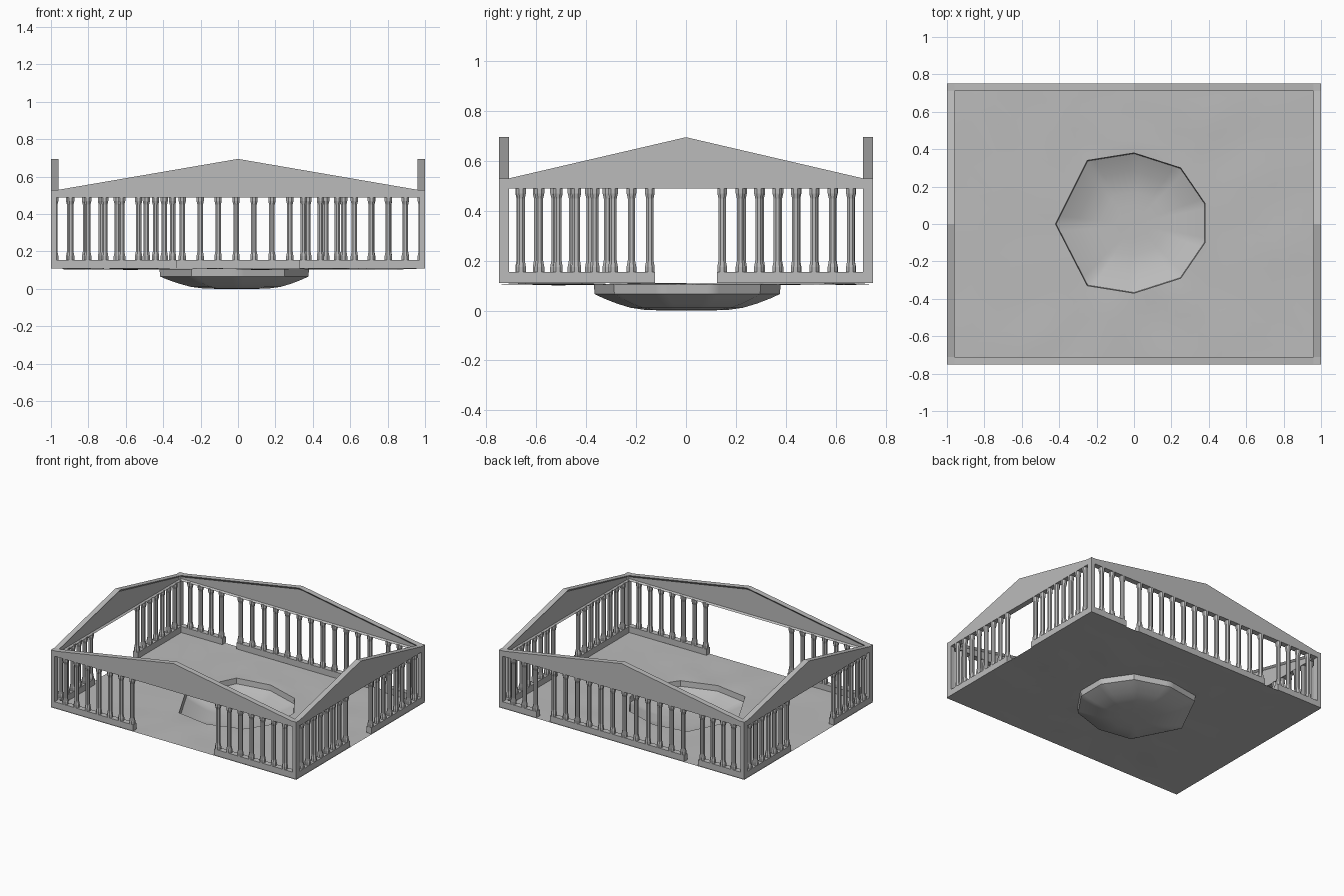
import bpy, bmesh, math
from mathutils import Vector, Matrix, noise

cube = bpy.data.objects.get("Cube")
if cube:
    bpy.data.objects.remove(cube, do_unlink=True)

stone = bpy.data.materials.new("grey stone")
stone.use_nodes = True
GREY = (0.5, 0.5, 0.5, 1)
stone.diffuse_color = GREY
stone.node_tree.nodes["Principled BSDF"].inputs["Base Color"].default_value = GREY

LX, LY, T = 1.0, 0.75, 0.04            # half sizes and wall thickness
FLOOR, SILL, HEAD, EAVE, APEX = 0.11, 0.155, 0.49, 0.53, 0.695


def finish(name, bm, matrix=Matrix(), smooth=False):
    bmesh.ops.recalc_face_normals(bm, faces=bm.faces)
    mesh = bpy.data.meshes.new(name)
    bm.to_mesh(mesh)
    bm.free()
    mesh.materials.append(stone)
    ob = bpy.data.objects.new(name, mesh)
    ob.matrix_world = matrix
    bpy.context.collection.objects.link(ob)
    if smooth:
        bpy.ops.object.select_all(action='DESELECT')
        ob.select_set(True)
        bpy.context.view_layer.objects.active = ob
        bpy.ops.object.shade_smooth_by_angle(angle=math.radians(35))
    return ob


def box(bm, x0, x1, z0, z1):
    m = Matrix.Translation(((x0 + x1) / 2, 0, (z0 + z1) / 2)) @ Matrix.Diagonal((x1 - x0, T, z1 - z0, 1))
    bmesh.ops.create_cube(bm, size=1, matrix=m)


def column(bm, x):
    # eight-sided shaft with a flared foot and cap
    profile = [(0.021, SILL - 0.01), (0.021, 0.175), (0.016, 0.20),
               (0.016, 0.45), (0.021, 0.47), (0.021, HEAD + 0.005)]
    rings = []
    for r, z in profile:
        rings.append([bm.verts.new((x + r * math.cos(a), r * math.sin(a), z))
                      for a in (math.pi / 4 * (k + 0.5) for k in range(8))])
    for lo, hi in zip(rings, rings[1:]):
        for k in range(8):
            j = (k + 1) % 8
            bm.faces.new((lo[k], lo[j], hi[j], hi[k]))


def gable(bm, half, flat):
    # pediment prism with a recessed panel on the inner side
    outline = [(-half, HEAD), (half, HEAD), (half, EAVE), (0, APEX), (-half, EAVE)]
    if flat:
        outline[3:4] = [(half - T, EAVE), (0, APEX), (T - half, EAVE)]
    face = bm.faces.new([bm.verts.new((x, -T / 2, z)) for x, z in outline])
    out = bmesh.ops.extrude_face_region(bm, geom=[face])["geom"]
    bmesh.ops.translate(bm, vec=(0, T, 0), verts=[v for v in out if isinstance(v, bmesh.types.BMVert)])
    bmesh.ops.recalc_face_normals(bm, faces=bm.faces)
    inner = [f for f in out if isinstance(f, bmesh.types.BMFace)]
    bmesh.ops.inset_region(bm, faces=inner, thickness=0.015, depth=-0.012)


def wall(name, turn, half, offset, flat, sections):
    # each section is (first column, last column, number of columns)
    m = Matrix.Rotation(math.radians(turn), 4, 'Z') @ Matrix.Translation((0, -offset, 0))
    bm = bmesh.new()
    gable(bm, half, flat)
    finish(name + "_pediment", bm, m)
    bars, cols = bmesh.new(), bmesh.new()
    for a, b, n in sections:
        box(bars, max(a - 0.02, -half), min(b + 0.02, half), FLOOR, SILL)
        for i in range(n):
            x = a + (b - a) * i / (n - 1)
            if abs(x) < half - T / 2:
                column(cols, x)
    if flat:
        for s in (-1, 1):
            box(bars, *sorted((s * half, s * (half - 0.03))), SILL, HEAD)
    finish(name + "_base_and_posts", bars, m)
    finish(name + "_columns", cols, m)


W, D = LX - 0.015, LY - 0.015
wall("front_wall", 0, LX, LY - T / 2, True, [(-W, -0.35, 8), (0.35, W, 8)])
wall("back_wall", 180, LX, LY - T / 2, True, [(-W, -0.715, 4), (-0.565, 0.49, 12), (0.645, W, 5)])
wall("right_wall", 90, LY - T, LX - T / 2, False, [(-D, -0.145, 9), (0.145, D, 9)])
wall("left_wall", 270, LY - T, LX - T / 2, False, [(-D, -0.225, 8), (0.315, D, 7)])

# floor sheet that drops into a nine-sided basin
rim = [(-0.42, 0), (-0.25, -0.33), (0, -0.37), (0.25, -0.29), (0.38, -0.1),
       (0.38, 0.11), (0.25, 0.3), (0, 0.38), (-0.25, 0.34)]
STEPS = 8
loop = []
for p, q in zip(rim, rim[1:] + rim[:1]):
    loop += [Vector(p).lerp(Vector(q), i / STEPS) for i in range(STEPS)]
edge = [p / max(abs(p.x) / LX, abs(p.y) / LY) for p in loop]
for sx in (-1, 1):
    for sy in (-1, 1):
        corner = Vector((sx * LX, sy * LY))
        near = min(range(len(edge)), key=lambda i: (edge[i] - corner).length)
        edge[near] = corner

bm = bmesh.new()
rings = []
for t in (1, 0.96, 0.8, 0.6, 0.4, 0.2, 0.08, 0):
    ring = []
    for p, q in zip(loop, edge):
        c = p.lerp(q, t)
        fade = min(1, 6 * t * (1 - t))
        z = FLOOR - 0.004 + 0.008 * fade * noise.noise(Vector((c.x * 4, c.y * 4, 0)))
        ring.append(bm.verts.new((c.x, c.y, z)))
    rings.append(ring)
for scale, z in ((0.99, 0.066), (0.9, 0.05), (0.75, 0.028), (0.6, 0.011), (0.45, 0.003), (0.25, 0)):
    rings.append([bm.verts.new((p.x * scale, p.y * scale, z)) for p in loop])
n = len(loop)
for lo, hi in zip(rings, rings[1:]):
    for k in range(n):
        j = (k + 1) % n
        bm.faces.new((lo[k], lo[j], hi[j], hi[k]))
bm.faces.new(rings[-1])
finish("floor_and_basin", bm, smooth=True)
